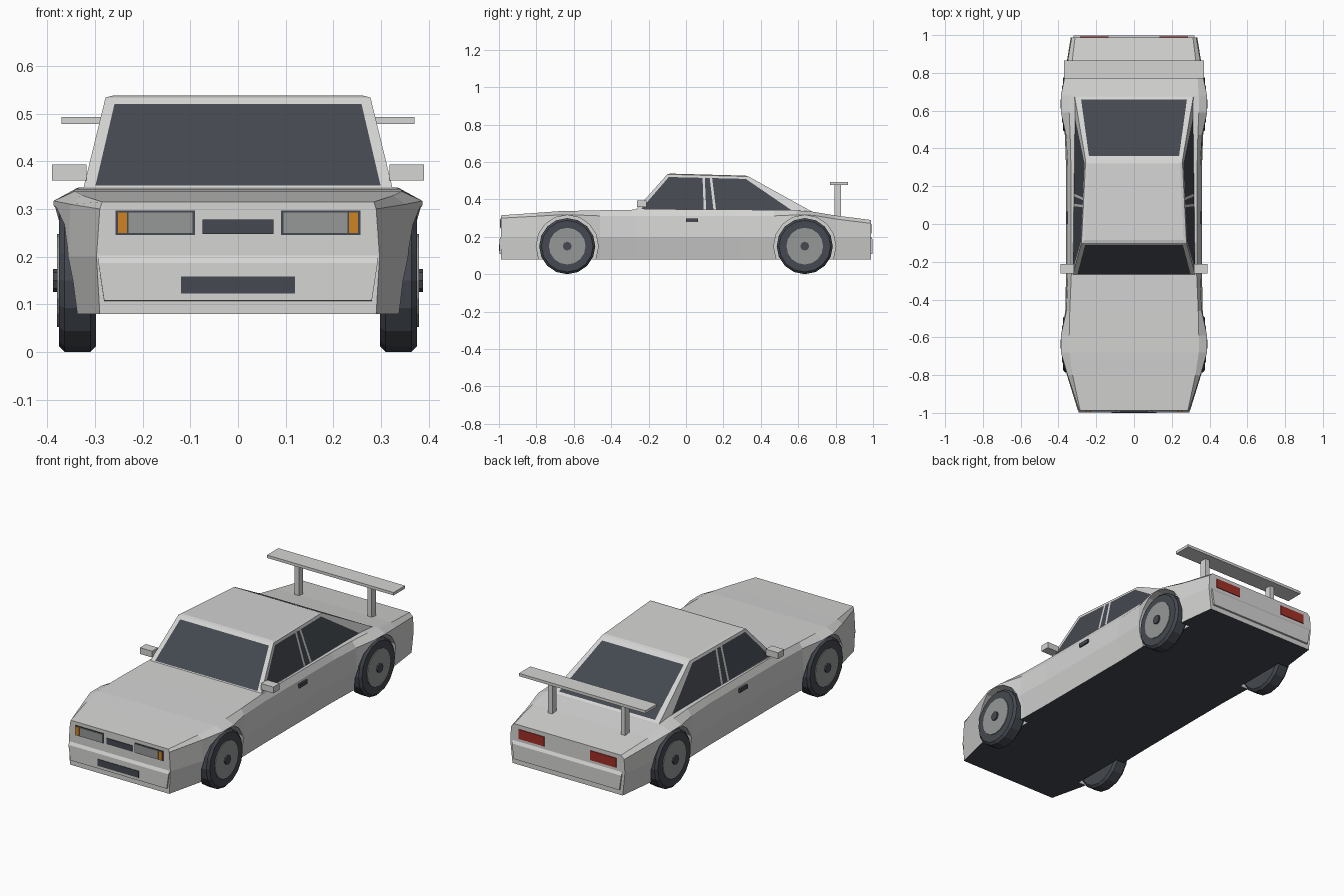
import bpy, bmesh
from math import radians
from mathutils import Vector, Matrix

cube = bpy.data.objects.get("Cube")
if cube:
    bpy.data.objects.remove(cube)


def material(name, r, g, b):
    m = bpy.data.materials.new(name)
    m.use_nodes = True
    m.diffuse_color = (r, g, b, 1)
    m.node_tree.nodes["Principled BSDF"].inputs["Base Color"].default_value = (r, g, b, 1)
    return m


PAINT = material("pale grey paint", .66, .66, .655)
DARK = material("dark slate", .058, .066, .08)
GREY = material("mid grey", .30, .315, .31)
AMBER = material("amber", .62, .23, .015)
RED = material("tail red", .36, .028, .02)


def finish(bm, name, *mats):
    bmesh.ops.recalc_face_normals(bm, faces=bm.faces)
    me = bpy.data.meshes.new(name)
    bm.to_mesh(me)
    bm.free()
    for m in mats:
        me.materials.append(m)
    ob = bpy.data.objects.new(name, me)
    bpy.context.collection.objects.link(ob)
    return ob


def box(name, mat, x, y, z):
    """Box from (low, high) ranges."""
    bm = bmesh.new()
    bmesh.ops.create_cube(bm, size=1)
    for v in bm.verts:
        v.co = [r[0] if c < 0 else r[1] for c, r in zip(v.co, (x, y, z))]
    return finish(bm, name, mat)


def disc(name, mat, x0, x1, y, r, bevel=0, sides=16):
    """Cylinder lying along x at wheel height."""
    bm = bmesh.new()
    place = Matrix.Translation(((x0 + x1) / 2, y, .15)) @ Matrix.Rotation(radians(90), 4, 'Y')
    bmesh.ops.create_cone(bm, cap_ends=True, segments=sides, radius1=r, radius2=r,
                          depth=abs(x1 - x0), matrix=place)
    if bevel:
        rims = [e for e in bm.edges if abs(e.verts[0].co.x - e.verts[1].co.x) < 1e-4]
        bmesh.ops.bevel(bm, geom=rims, offset=bevel, segments=1, affect='EDGES')
    return finish(bm, name, mat)


def span(x0, x1, side):
    return sorted((x0 * side, x1 * side))


# Lower body: lofted half sections (y, sill, waist, shoulder, top widths, shoulder z, top z)
SECTIONS = [
    (-.988, .29, .297, .29, .285, .30, .315),
    (-.80, .335, .355, .352, .325, .31, .328),
    (-.68, .358, .383, .387, .343, .317, .337),
    (-.59, .358, .383, .387, .343, .317, .339),
    (-.46, .338, .364, .358, .34, .312, .342),
    (-.27, .335, .36, .35, .332, .312, .345),
    (.30, .335, .36, .35, .334, .312, .345),
    (.47, .34, .366, .36, .338, .312, .344),
    (.59, .358, .383, .387, .343, .317, .341),
    (.68, .358, .383, .387, .343, .315, .334),
    (.80, .345, .365, .362, .335, .295, .314),
    (.988, .322, .335, .33, .312, .272, .29),
]
bm = bmesh.new()
rings = []
for y, a, b, c, d, zu, zt in SECTIONS:
    half = [(a, .08), (b, .2), (c, zu), (d, zt)]
    loop = half + [(-x, z) for x, z in reversed(half)]
    rings.append([bm.verts.new((x, y, z)) for x, z in loop])
for r, s in zip(rings, rings[1:]):
    for i in range(8):
        j = (i + 1) % 8
        bm.faces.new((r[i], r[j], s[j], s[i]))
bm.faces.new(rings[0])
bm.faces.new(rings[-1])
bmesh.ops.recalc_face_normals(bm, faces=bm.faces)
for f in bm.faces:
    f.material_index = int(f.normal.z < -.95)
body = finish(bm, "lower_body", PAINT, DARK)

# Wheel arches cut from the body
bpy.context.view_layer.objects.active = body
for y in (-.635, .635):
    for side in (-1, 1):
        cutter = disc("arch_cutter", PAINT, .293 * side, .5 * side, y, .166)
        cutter.hide_render = True
        mod = body.modifiers.new("arch", 'BOOLEAN')
        mod.operation = 'DIFFERENCE'
        mod.solver = 'EXACT'
        mod.object = cutter
        bpy.ops.object.modifier_apply(modifier=mod.name)
        bpy.data.objects.remove(cutter)

# Cabin: panels split into columns and rows, with glass as chosen cells
bm = bmesh.new()
ROWS = (0, .06, .93, 1)


def panel(low, high, glass):
    grid = [[bm.verts.new(Vector(p).lerp(Vector(q), t)) for p, q in zip(low, high)] for t in ROWS]
    for row in range(3):
        for col in range(len(low) - 1):
            f = bm.faces.new((grid[row][col], grid[row][col + 1],
                              grid[row + 1][col + 1], grid[row + 1][col]))
            f.material_index = int(row == 1 and col in glass)


def edge(ys, x0, x1, z0, z1, side):
    """Points along a straight side edge at the given y positions."""
    ts = [(y - ys[0]) / (ys[-1] - ys[0]) for y in ys]
    return [(side * (x0 + (x1 - x0) * t), y, z0 + (z1 - z0) * t) for y, t in zip(ys, ts)]


BELT_Y = (-.275, -.25, .095, .108, .148, .162, .58, .68)
ROOF_Y = (-.10, -.08, .088, .10, .125, .138, .30, .335)
for side in (-1, 1):
    panel(edge(BELT_Y, .326, .315, .337, .331, side),
          edge(ROOF_Y, .278, .256, .534, .522, side), (1, 3, 5))
panel([(x, -.275, .337) for x in (-.326, -.302, .302, .326)],
      [(x, -.10, .534) for x in (-.278, -.256, .256, .278)], (1,))
panel([(x, .68, .331) for x in (-.315, -.283, .283, .315)],
      [(x, .335, .522) for x in (-.256, -.235, .235, .256)], (1,))
# Roof, slightly crowned
eaves = [(-.278, -.10, .534), (.278, -.10, .534), (.256, .335, .522), (-.256, .335, .522)]
crown = [(-.262, -.085, .538), (.262, -.085, .538), (.242, .32, .527), (-.242, .32, .527)]
low, top = ([bm.verts.new(p) for p in pts] for pts in (eaves, crown))
bm.faces.new(top)
for i in range(4):
    j = (i + 1) % 4
    bm.faces.new((low[i], low[j], top[j], top[i]))
bmesh.ops.remove_doubles(bm, verts=bm.verts, dist=.0005)
finish(bm, "cabin", PAINT, DARK)

# Bumpers: chamfered bars at both ends
for name, end, w in (("front_bumper", -1, .293), ("rear_bumper", 1, .32)):
    bm = bmesh.new()
    profile = [(.97, .202), (.988, .202), (.997, .187), (.997, .108), (.97, .105)]
    ends = [[bm.verts.new((s * (w - (.012 if z < .15 else 0)), end * y, z)) for y, z in profile]
            for s in (-1, 1)]
    for loop in ends:
        bm.faces.new(loop)
    for i in range(5):
        j = (i + 1) % 5
        bm.faces.new((ends[0][i], ends[0][j], ends[1][j], ends[1][i]))
    finish(bm, name, PAINT)

# Nose details
box("upper_grille", DARK, (-.075, .075), (-.992, -.98), (.247, .278))
box("lower_grille", DARK, (-.12, .12), (-1, -.99), (.123, .158))

for side, tag in ((1, "left"), (-1, "right")):
    # Lamps
    box(tag + "_headlight_frame", DARK, span(.09, .257, side), (-.991, -.982), (.245, .297))
    box(tag + "_headlight_lens", GREY, span(.095, .23, side), (-.994, -.985), (.25, .293))
    box(tag + "_indicator", AMBER, span(.233, .252, side), (-.994, -.985), (.25, .293))
    box(tag + "_tail_light", RED, span(.135, .285, side), (.982, .992), (.218, .268))
    # Mirrors, handles and wing posts
    box(tag + "_mirror", PAINT, span(.318, .39, side), (-.262, -.212), (.36, .393))
    box(tag + "_door_handle", DARK, span(.345, .361, side), (0, .065), (.279, .299))
    box(tag + "_wing_post", PAINT, span(.20, .226, side), (.793, .83), (.29, .482))
    # Wheels
    for y, end in ((-.635, "front"), (.635, "rear")):
        name = f"{end}_{tag}_"
        disc(name + "tyre", DARK, .298 * side, .376 * side, y, .15, bevel=.012)
        disc(name + "rim", GREY, .35 * side, .38 * side, y, .098)
        disc(name + "hub_cap", DARK, .37 * side, .388 * side, y, .024, sides=8)

# Rear wing
box("rear_wing", PAINT, (-.37, .37), (.77, .865), (.478, .493))
